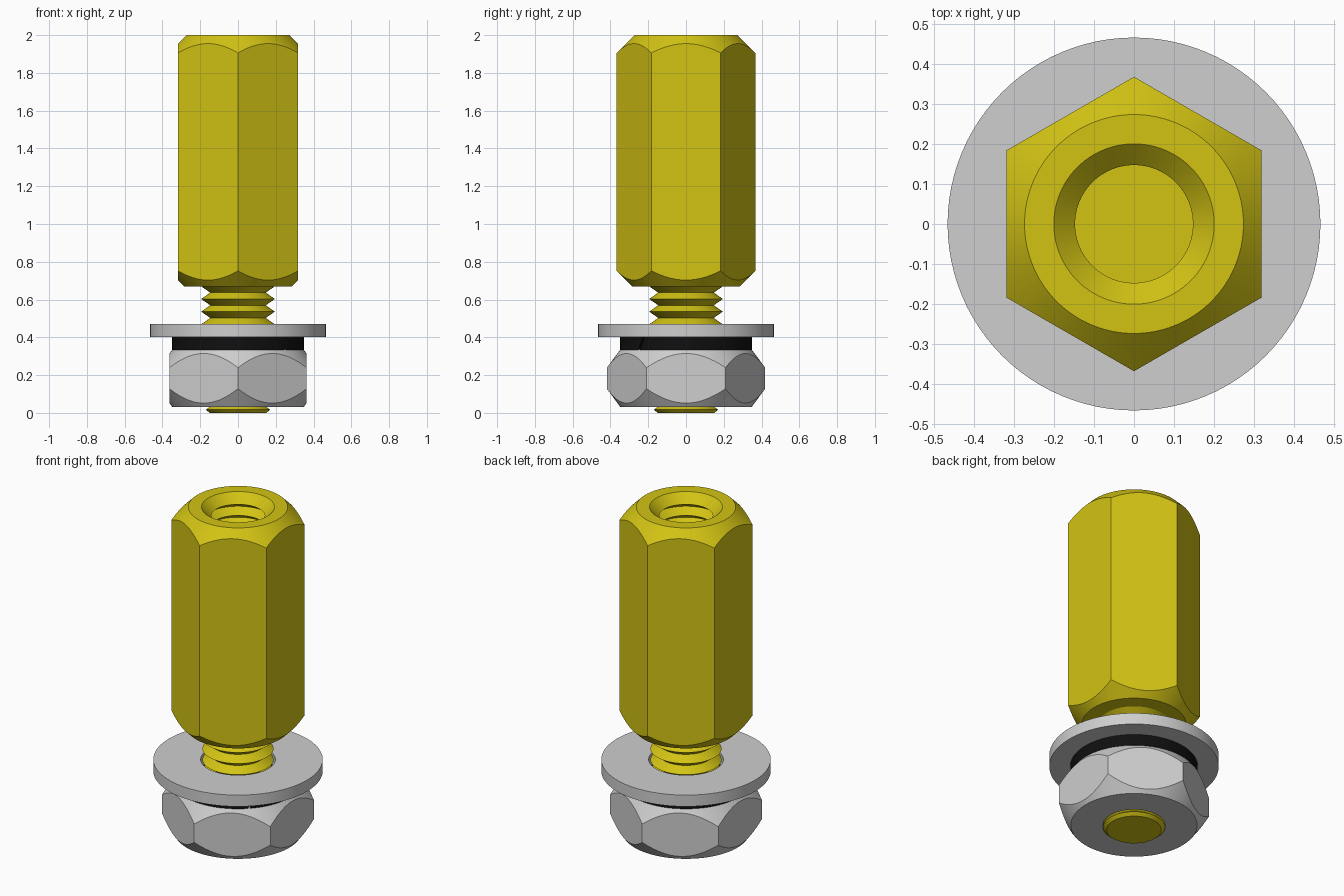
import bpy, bmesh, math
from mathutils import Matrix

SEGMENTS = 96
PITCH = 0.067
MINOR, MAJOR = 0.147, 0.195

if "Cube" in bpy.data.objects:
    bpy.data.objects.remove(bpy.data.objects["Cube"], do_unlink=True)


def make_material(name, rgb):
    mat = bpy.data.materials.new(name)
    mat.use_nodes = True
    color = (*rgb, 1.0)
    mat.diffuse_color = color
    mat.node_tree.nodes["Principled BSDF"].inputs["Base Color"].default_value = color
    return mat


brass = make_material("yellow brass", (0.65, 0.55, 0.007))
steel = make_material("light grey steel", (0.62, 0.62, 0.62))
black = make_material("black steel", (0.005, 0.005, 0.005))


def make_object(name, bm, mat):
    bmesh.ops.recalc_face_normals(bm, faces=bm.faces)
    mesh = bpy.data.meshes.new(name)
    bm.to_mesh(mesh)
    bm.free()
    mesh.materials.append(mat)
    obj = bpy.data.objects.new(name, mesh)
    bpy.context.collection.objects.link(obj)
    return obj


def select_only(obj):
    bpy.ops.object.select_all(action='DESELECT')
    obj.select_set(True)
    bpy.context.view_layer.objects.active = obj


def smooth(obj):
    select_only(obj)
    bpy.ops.object.shade_smooth_by_angle(angle=math.radians(25))


def lathe(name, profile, mat, closed=False):
    """Revolve (radius, z) points about the vertical axis."""
    bm = bmesh.new()
    verts = [bm.verts.new((r, 0, z)) for r, z in profile]
    pairs = list(zip(verts, verts[1:]))
    if closed:
        pairs.append((verts[-1], verts[0]))
    edges = [bm.edges.new(p) for p in pairs]
    bmesh.ops.spin(bm, geom=verts + edges, cent=(0, 0, 0), axis=(0, 0, 1),
                   angle=math.tau, steps=SEGMENTS)
    bmesh.ops.remove_doubles(bm, verts=bm.verts, dist=1e-5)
    return make_object(name, bm, mat)


def trim_to_hexagon(obj, apothem, z0, z1):
    """Cut six flats on a turned blank, leaving curved chamfer edges."""
    radius = apothem / math.cos(math.pi / 6)
    bm = bmesh.new()
    bmesh.ops.create_cone(bm, cap_ends=True, segments=6, radius1=radius,
                          radius2=radius, depth=z1 - z0 + 0.2)
    # turn so that corners point to the front and back
    corner = max(bm.verts, key=lambda v: v.co.y).co
    turn = math.pi / 2 - math.atan2(corner.y, corner.x)
    bm.transform(Matrix.Translation((0, 0, (z0 + z1) / 2)) @ Matrix.Rotation(turn, 4, 'Z'))
    cutter = make_object("hexagon_cutter", bm, obj.data.materials[0])
    cutter.hide_render = True
    mod = obj.modifiers.new("Flats", 'BOOLEAN')
    mod.operation = 'INTERSECT'
    mod.solver = 'EXACT'
    mod.object = cutter
    select_only(obj)
    bpy.ops.object.modifier_apply(modifier=mod.name)
    bpy.data.objects.remove(cutter, do_unlink=True)


# Hexagonal spacer with countersunk, threaded blind hole
outer = [(0, 0.67), (0.285, 0.67), (0.425, 0.81), (0.425, 1.848), (0.273, 2), (0.2, 2)]
z = 1.947
hole = [(MINOR, z)]
for _ in range(12):
    hole += [(MAJOR, z - PITCH / 2), (MINOR, z - PITCH)]
    z -= PITCH
spacer = lathe("hex_spacer", outer + hole + [(0, z)], brass)
trim_to_hexagon(spacer, 0.318, 0.67, 2.0)
smooth(spacer)

# Threaded stud below the spacer
stud_profile = [(0, 0), (0.15, 0), (0.17, 0.017), (MINOR, PITCH / 2)]
for k in range(1, 10):
    stud_profile += [(MAJOR, k * PITCH), (MINOR, (k + 0.5) * PITCH)]
stud_profile += [(MAJOR, 0.67), (0, 0.67)]
smooth(lathe("threaded_stud", stud_profile, brass))

# Flat washer
smooth(lathe("flat_washer", [(0.205, 0.402), (0.465, 0.402), (0.465, 0.471), (0.205, 0.471)],
             steel, closed=True))

# Split lock washer with a slanted gap
bm = bmesh.new()
gap, slant, start = 0.02, 0.09, -math.pi / 4
sections = []
for i in range(SEGMENTS + 1):
    angle = start + gap + (math.tau - 2 * gap) * i / SEGMENTS
    sections.append([bm.verts.new((r * math.cos(angle + s), r * math.sin(angle + s), h))
                     for r, h, s in ((0.205, 0.334, 0), (0.35, 0.334, 0),
                                     (0.35, 0.402, slant), (0.205, 0.402, slant))])
for a, b in zip(sections, sections[1:]):
    for j in range(4):
        k = (j + 1) % 4
        bm.faces.new((a[j], a[k], b[k], b[j]))
for end in (sections[0], sections[-1]):
    bm.faces.new(end)
smooth(make_object("lock_washer", bm, black))

# Hexagonal nut, chamfered at both ends
nut = lathe("hex_nut", [(0.17, 0.03), (0.347, 0.03), (0.45, 0.17), (0.45, 0.198),
                        (0.347, 0.336), (0.17, 0.336)], steel, closed=True)
trim_to_hexagon(nut, 0.363, 0.03, 0.336)
smooth(nut)
